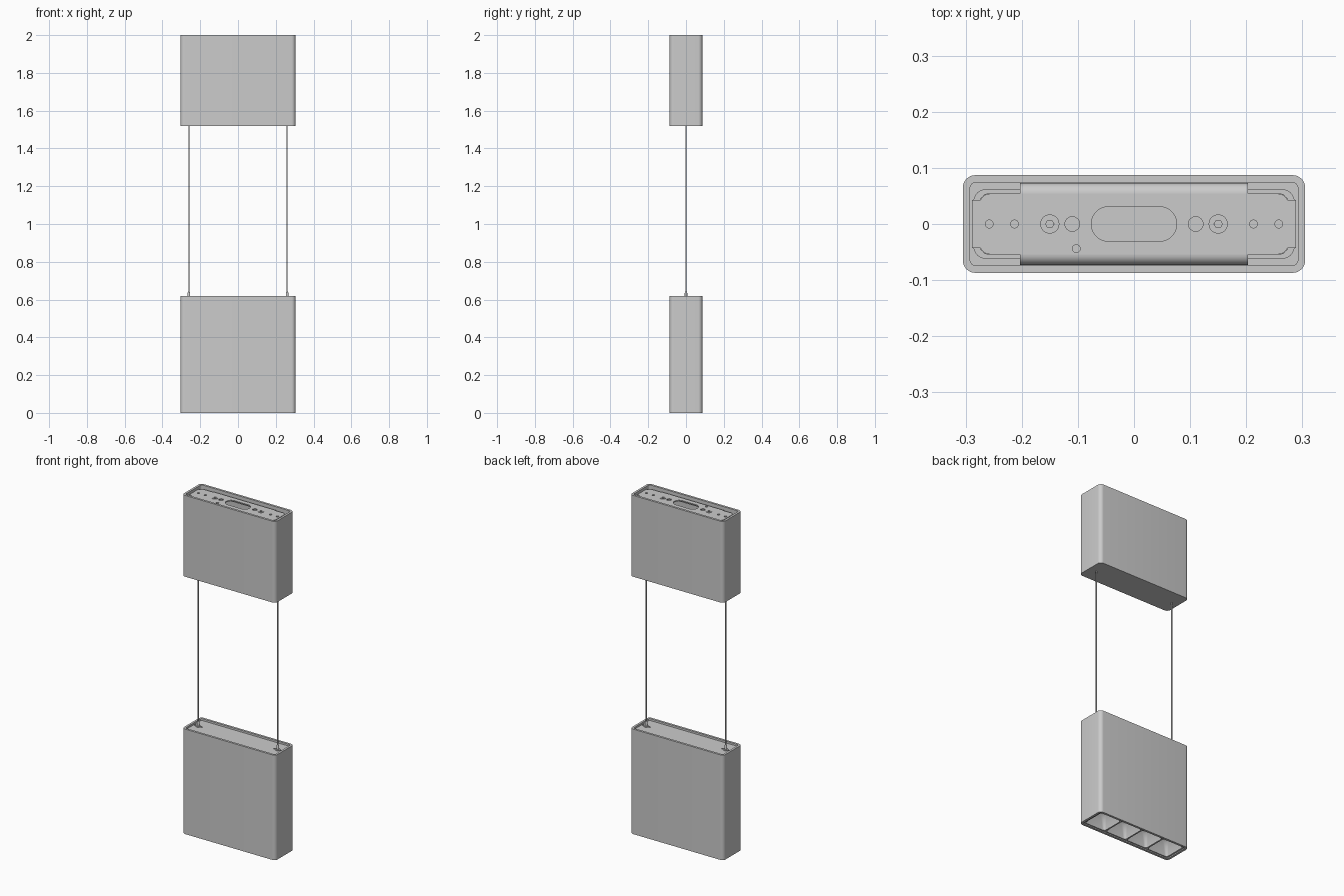
import bpy, bmesh, math

if "Cube" in bpy.data.objects:
    bpy.data.objects.remove(bpy.data.objects["Cube"])

HX, HY, R = 0.305, 0.087, 0.022      # housing half sizes and corner radius


def rrect(hx, hy, r, cx=0, cy=0, seg=8):
    """Rounded rectangle outline; a circle when hx == hy == r."""
    pts = []
    for i, (sx, sy) in enumerate([(1, 1), (-1, 1), (-1, -1), (1, -1)]):
        for k in range(seg + 1):
            a = math.pi / 2 * (i + k / seg)
            p = (cx + sx * (hx - r) + r * math.cos(a), cy + sy * (hy - r) + r * math.sin(a))
            if not pts or math.dist(p, pts[-1]) > 1e-6:
                pts.append(p)
            elif hx != r:
                pts.append(p)
    if hx == r and hy == r:
        pts = pts[:-1]
    return pts


def circle(x, y, r, n=32):
    return [(x + r * math.cos(2 * math.pi * i / n), y + r * math.sin(2 * math.pi * i / n)) for i in range(n)]


def smooth(ob):
    bpy.ops.object.select_all(action='DESELECT')
    ob.select_set(True)
    bpy.context.view_layer.objects.active = ob
    bpy.ops.object.shade_smooth_by_angle(angle=math.radians(35))
    return ob


def loft(name, rings, close=False, cap_start=False, cap_end=False):
    """Skin between (outline, z) rings that share a point count."""
    bm = bmesh.new()
    vs = [[bm.verts.new((x, y, z)) for x, y in pts] for pts, z in rings]
    pairs = list(zip(vs, vs[1:])) + ([(vs[-1], vs[0])] if close else [])
    for a, b in pairs:
        n = len(a)
        for i in range(n):
            j = (i + 1) % n
            bm.faces.new((a[i], a[j], b[j], b[i]))
    if cap_start:
        bm.faces.new(vs[0][::-1])
    if cap_end:
        bm.faces.new(vs[-1])
    bmesh.ops.remove_doubles(bm, verts=bm.verts, dist=1e-6)
    bmesh.ops.recalc_face_normals(bm, faces=bm.faces)
    me = bpy.data.meshes.new(name)
    bm.to_mesh(me)
    bm.free()
    ob = bpy.data.objects.new(name, me)
    bpy.context.collection.objects.link(ob)
    return smooth(ob)


def plate(name, outlines, z0, z1):
    """Flat sheet: the first outline is the edge, the others are holes."""
    cu = bpy.data.curves.new(name, 'CURVE')
    cu.dimensions, cu.fill_mode, cu.extrude = '2D', 'BOTH', (z1 - z0) / 2
    for pts in outlines:
        sp = cu.splines.new('POLY')
        sp.points.add(len(pts) - 1)
        for p, (x, y) in zip(sp.points, pts):
            p.co = (x, y, 0, 1)
        sp.use_cyclic_u = True
    ob = bpy.data.objects.new(name, cu)
    ob.location.z = (z0 + z1) / 2
    bpy.context.collection.objects.link(ob)
    bpy.ops.object.select_all(action='DESELECT')
    ob.select_set(True)
    bpy.context.view_layer.objects.active = ob
    bpy.ops.object.convert(target='MESH')
    return smooth(bpy.context.object)


def rod(name, x, y, r, z0, z1, n=24):
    return loft(name, [(circle(x, y, r, n), z0), (circle(x, y, r, n), z1)], cap_start=True, cap_end=True)


outer = rrect(HX, HY, R)
inner = rrect(0.292, 0.074, 0.010)

# Upper canopy: open-topped box with a closed floor
loft("canopy_housing", [(outer, 1.52), (outer, 2.0), (inner, 2.0), (inner, 1.535)],
     cap_start=True, cap_end=True)

# Mounting plate with its screw holes and cable slot
holes = [rrect(0.076, 0.031, 0.0309), circle(-0.103, -0.044, 0.007)]
for s in (-1, 1):
    holes += [circle(s * 0.258, 0, 0.007), circle(s * 0.213, 0, 0.007),
              circle(s * 0.150, 0, 0.007), circle(s * 0.110, 0, 0.013)]
plate("mounting_plate", [rrect(0.275, 0.054, 0.018)] + holes, 1.982, 1.988)

# Ledge frame round the plate, and end tabs
plate("ledge_frame", [rrect(0.286, 0.062, 0.022), rrect(0.275, 0.0545, 0.018)], 1.965, 1.975)
for s, side in ((-1, "left"), (1, "right")):
    plate(f"end_tab_{side}", [rrect(0.008, 0.043, 0.001, s * 0.281)], 1.976, 1.986)
    plate(f"plate_washer_{side}", [circle(s * 0.15, 0, 0.017), circle(s * 0.15, 0, 0.0075, 6)], 1.988, 1.991)

# Rolled side flanges of the mounting plate
for s, side in ((-1, "front"), (1, "back")):
    prof = []
    for r, order in ((0.0195, range(9)), (0.0135, range(8, -1, -1))):
        arc = [(s * (0.0535 + r * math.sin(k * math.pi / 16)), 1.9685 + r * math.cos(k * math.pi / 16))
               for k in order]
        end = (s * (0.0535 + r), 1.90)
        prof += arc + [end] if r > 0.015 else [end] + arc
    fl = loft(f"plate_flange_{side}", [(prof, -0.203), (prof, 0.203)], cap_start=True, cap_end=True)
    for v in fl.data.vertices:                     # section (y, z) swept along x
        y, z, x = v.co
        v.co = (x, y, z)
    bm = bmesh.new()
    bm.from_mesh(fl.data)
    bmesh.ops.recalc_face_normals(bm, faces=bm.faces)
    bm.to_mesh(fl.data)
    bm.free()

# Lower lamp body: open tube closed by a recessed lid
loft("lamp_housing", [(outer, 0.0), (outer, 0.62), (inner, 0.62), (inner, 0.0)], close=True)
plate("lamp_lid", [rrect(0.290, 0.072, 0.010)], 0.600, 0.610)

# Louvre frame and four reflectors on the underside
cells = [-0.2145, -0.0715, 0.0715, 0.2145]
plate("louvre_frame", [rrect(0.2915, 0.0735, 0.010)] + [rrect(0.067, 0.067, 0.014, x) for x in cells],
      0.006, 0.014)
for i, cx in enumerate(cells, 1):
    steps = [(0.067, 0.014, 0.012), (0.062, 0.016, 0.030), (0.053, 0.018, 0.052),
             (0.042, 0.022, 0.072), (0.033, 0.0325, 0.082)]
    rings = [(rrect(h, h, r, cx), z) for h, r, z in steps]
    loft(f"reflector_{i}", rings + [(rrect(0.028, 0.028, 0.0279, cx), 0.082),
                                    (rrect(0.028, 0.028, 0.0279, cx), 0.094)], cap_end=True)

# Suspension wires, cable grips and lid screws
for s, side in ((-1, "left"), (1, "right")):
    x = s * 0.26
    rod(f"wire_{side}", x, 0, 0.003, 0.61, 1.53, 12)
    rod(f"grip_base_{side}", x, 0, 0.014, 0.609, 0.614)
    loft(f"cable_grip_{side}", [(circle(x, 0, r), z) for r, z in
         ((0.007, 0.613), (0.007, 0.634), (0.004, 0.642))], cap_start=True, cap_end=True)
    for k, dx in (("a", -0.022), ("b", 0.022)):
        rod(f"lid_screw_{side}_{k}", x + dx, 0, 0.005, 0.609, 0.614, 16)
